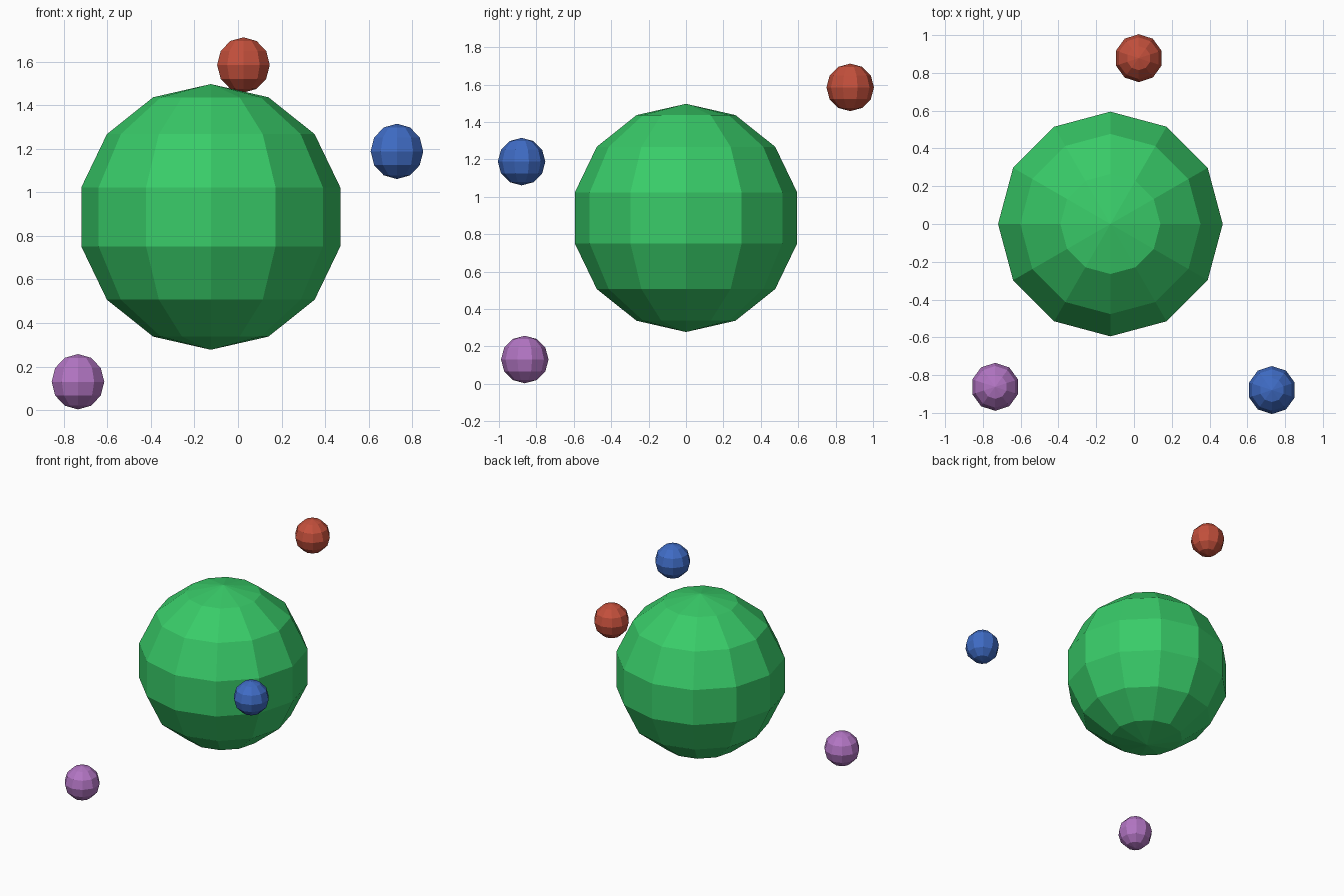
import bpy

if "Cube" in bpy.data.objects:
    bpy.data.objects.remove(bpy.data.objects["Cube"])


def ball(name, centre, radius, segments, rings, colour):
    """Flat-shaded low-poly sphere in one plain colour."""
    bpy.ops.mesh.primitive_uv_sphere_add(
        segments=segments, ring_count=rings, radius=radius, location=centre)
    obj = bpy.context.object
    obj.name = name
    bpy.ops.object.shade_flat()
    mat = bpy.data.materials.new(name + "_colour")
    mat.diffuse_color = (*colour, 1)
    mat.use_nodes = True
    mat.node_tree.nodes["Principled BSDF"].inputs["Base Color"].default_value = mat.diffuse_color
    obj.data.materials.append(mat)
    return obj


# Large central ball
ball("central_ball", (-0.125, 0, 0.887), 0.61, 12, 7, (0.04, 0.60, 0.14))

# Small balls floating around it
small_balls = [
    ("red_ball", (0.025, 0.878, 1.585), (0.55, 0.08, 0.045)),
    ("blue_ball", (0.73, -0.879, 1.188), (0.05, 0.15, 0.56)),
    ("purple_ball", (-0.735, -0.862, 0.13), (0.45, 0.18, 0.55)),
]
for name, centre, colour in small_balls:
    ball(name, centre, 0.127, 10, 6, colour)
